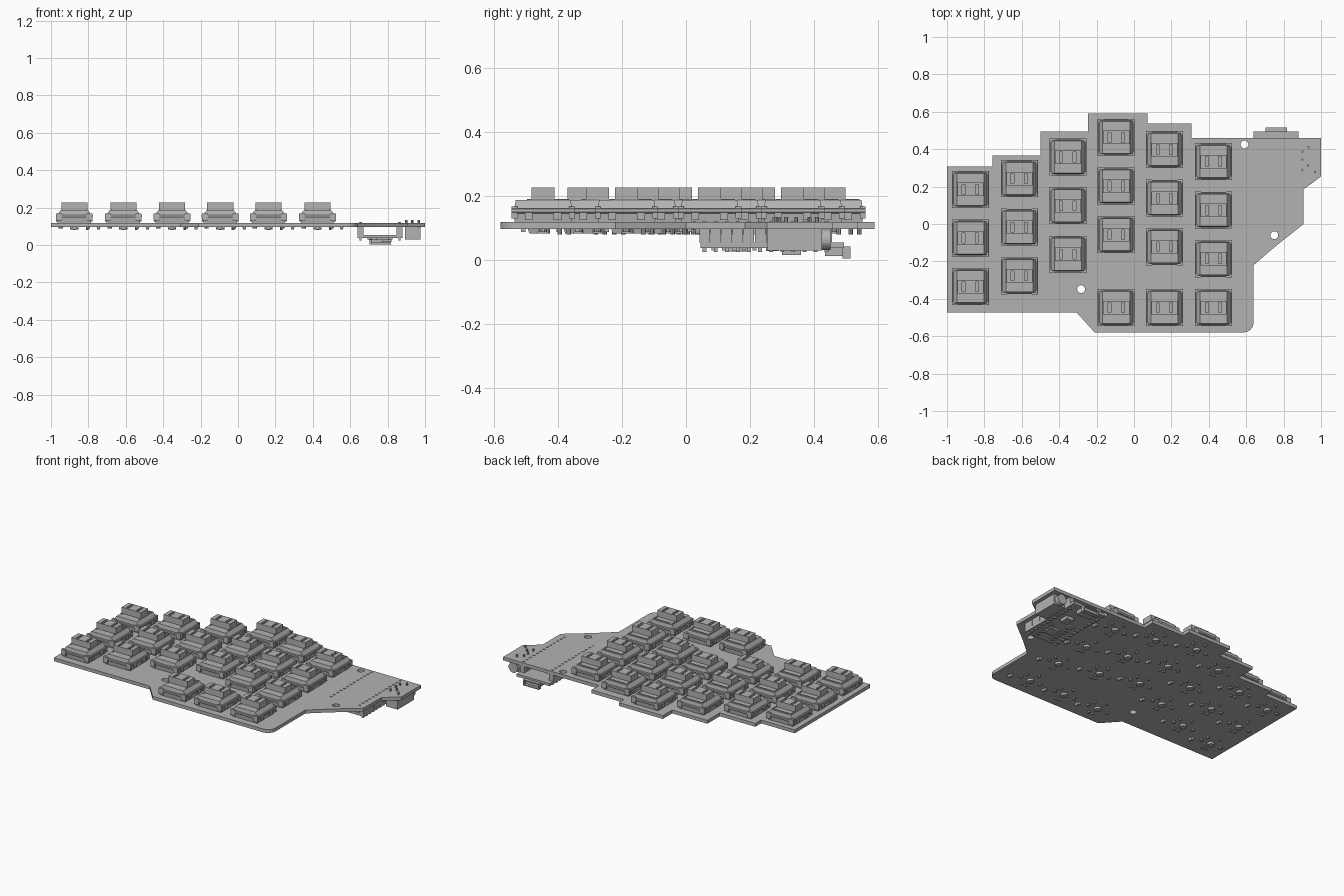
import bpy, bmesh, math
from mathutils import Matrix, Vector

if "Cube" in bpy.data.objects:
    bpy.data.objects.remove(bpy.data.objects["Cube"])

grey = bpy.data.materials.new("plain grey")
grey.use_nodes = True
grey.diffuse_color = (0.45, 0.45, 0.45, 1)
grey.node_tree.nodes["Principled BSDF"].inputs["Base Color"].default_value = (0.45, 0.45, 0.45, 1)

TOP, BOTTOM = 0.119, 0.097


def frustum(bm, x, y, levels):
    """Stack of rectangles (z, width, depth) skinned into one closed block."""
    rings = []
    for z, w, d in levels:
        rings.append([bm.verts.new((x + sx * w / 2, y + sy * d / 2, z))
                      for sx, sy in ((-1, -1), (1, -1), (1, 1), (-1, 1))])
    for a, b in zip(rings, rings[1:]):
        for i in range(4):
            j = (i + 1) % 4
            bm.faces.new((a[i], a[j], b[j], b[i]))
    bm.faces.new(rings[0][::-1])
    bm.faces.new(rings[-1])


def box(bm, x0, x1, y0, y1, z0, z1):
    frustum(bm, (x0 + x1) / 2, (y0 + y1) / 2,
            [(z0, x1 - x0, y1 - y0), (z1, x1 - x0, y1 - y0)])


def rod(bm, x, y, z0, z1, r, sides=12, axis="Z"):
    """Upright rod, or one lying along y when axis is Y (then z0, z1 run along y and y is the height)."""
    if axis == "Z":
        m = Matrix.Translation((x, y, (z0 + z1) / 2))
    else:
        m = Matrix.Translation((x, (z0 + z1) / 2, y)) @ Matrix.Rotation(math.pi / 2, 4, "X")
    bmesh.ops.create_cone(bm, cap_ends=True, segments=sides, radius1=r, radius2=r,
                          depth=z1 - z0, matrix=m)


def finish(name, bm):
    mesh = bpy.data.meshes.new(name)
    bm.to_mesh(mesh)
    bm.free()
    mesh.materials.append(grey)
    obj = bpy.data.objects.new(name, mesh)
    bpy.context.collection.objects.link(obj)
    return obj


# Circuit board: stepped outline with one rounded corner
outline = [(-1, -.473), (-.307, -.473), (-.21, -.58), (.585, -.58)]
for i in range(1, 7):
    a = math.pi / 2 * i / 6
    outline.append((.585 + .055 * math.sin(a), -.525 - .055 * math.cos(a)))
outline += [(.64, -.22), (.75, -.125), (.907, 0), (.907, .185), (1, .254), (1, .46),
            (.307, .46), (.307, .537), (.072, .537), (.072, .59), (-.246, .59),
            (-.246, .494), (-.5, .494), (-.5, .366), (-.757, .366), (-.757, .307), (-1, .307)]
bm = bmesh.new()
face = bm.faces.new([bm.verts.new((x, y, BOTTOM)) for x, y in outline])
ext = bmesh.ops.extrude_face_region(bm, geom=[face])
bmesh.ops.translate(bm, vec=(0, 0, TOP - BOTTOM),
                    verts=[g for g in ext["geom"] if isinstance(g, bmesh.types.BMVert)])
bmesh.ops.recalc_face_normals(bm, faces=bm.faces)
board = finish("circuit_board", bm)

# Mounting holes
bm = bmesh.new()
for x, y in ((.591, .425), (.75, -.06), (-.283, -.348)):
    rod(bm, x, y, 0, .3, .021, 24)
cutter = finish("hole_cutter", bm)
cutter.hide_render = True
cutter.hide_viewport = True
cutter.display_type = "WIRE"
mod = board.modifiers.new("holes", "BOOLEAN")
mod.operation, mod.object, mod.solver = "DIFFERENCE", cutter, "EXACT"

# One key switch, built around the origin
bm = bmesh.new()
frustum(bm, 0, 0, [(TOP, .178, .178), (.146, .184, .184)])          # lower housing
frustum(bm, 0, 0, [(.146, .19, .19), (.15, .198, .196), (.16, .198, .196), (.163, .19, .19)])  # flange
frustum(bm, 0, 0, [(.16, .184, .182), (.187, .145, .172)])          # upper housing
for s in (-1, 1):
    for t in (-1, 1):
        box(bm, s * .082 - .016, s * .082 + .016, t * .09 - .009, t * .09 + .009, .13, .168)  # corner clips
        box(bm, s * .09 - .007, s * .09 + .007, t * .045 - .012, t * .045 + .012, .125, .15)  # side clips
    box(bm, s * .066 - .004, s * .066 + .004, -.05, .08, .18, .191)  # rails beside the stem
box(bm, -.052, .052, .072, .08, .18, .191)
# Stem: bars leaving two open slots
box(bm, -.07, .07, -.036, .036, .185, .205)
box(bm, -.07, .07, -.036, -.026, .205, .227)
box(bm, -.07, .07, .026, .036, .205, .227)
for x0, x1 in ((-.07, -.044), (-.028, .028), (.028 + .016, .07)):
    box(bm, x0, x1, -.026, .026, .205, .227)
# Posts and pins under the board
rod(bm, 0, 0, .083, TOP, .022, 16)
for s in (-1, 1):
    rod(bm, s * .073, 0, .088, TOP, .012, 10)
rod(bm, 0, .08, .08, TOP, .007, 8)
rod(bm, .068, .052, .08, TOP, .007, 8)
for s in (-1, 1):
    box(bm, s * .015 - .007, s * .015 + .007, -.07, -.055, .088, BOTTOM)
switch = finish("key_switch", bm)

# Switch layout by column: x, y of the top key, whether it has a thumb key
switches, pitch = [], .26
for x, y, thumb in ((-.875, .185, 0), (-.613, .243, 0), (-.353, .358, 0),
                    (-.095, .463, 1), (.163, .398, 1), (.425, .334, 1)):
    switches += [(x, y - pitch * r) for r in range(3)]
    if thumb:
        switches.append((x, -.447))
for i, (x, y) in enumerate(switches):
    obj = switch if i == 0 else bpy.data.objects.new("key_switch", switch.data)
    if i:
        bpy.context.collection.objects.link(obj)
    obj.location = (x, y, 0)

# Diodes under the board, one beside each switch
bm = bmesh.new()
for x, y in switches:
    frustum(bm, x + .129, y - .03, [(.083, .014, .026), (BOTTOM, .02, .036)])
finish("diodes", bm)

# Controller module hanging under the board
bm = bmesh.new()
box(bm, .64, .88, .045, .494, .037, .054)
finish("controller_board", bm)

bm = bmesh.new()
for x in (.655, .863):
    for i in range(12):
        y = .44 - i * .0347
        box(bm, x - .016, x + .016, y - .0165, y + .0165, .054, BOTTOM)
        box(bm, x - .006, x + .006, y - .006, y + .006, .025, .122)
    rod(bm, x, .44 - 12 * .0347, BOTTOM - .001, .121, .008, 8)
finish("header_pins", bm)

bm = bmesh.new()
box(bm, .74, .81, .13, .2, .026, .037)      # main chip
box(bm, .7, .74, .25, .29, .028, .037)
box(bm, .77, .82, .3, .36, .016, .037)      # reset button
for i in range(5):
    for x in (.705, .815):
        box(bm, x - .012, x + .012, .08 + i * .032, .092 + i * .032, .03, .037)
finish("controller_parts", bm)

# Data socket: shell with a flared mouth
bm = bmesh.new()
box(bm, .71, .81, .435, .5, .012, .037)
for z0, z1 in ((.004, .01), (.036, .042)):
    box(bm, .703, .817, .49, .515, z0, z1)
for x in (.703, .811):
    box(bm, x, x + .006, .49, .515, .004, .042)
finish("data_socket", bm)

# Audio style jack with barrel and pins through the board
bm = bmesh.new()
box(bm, .892, .975, .255, .425, .03, BOTTOM)
rod(bm, .933, .064, .42, .452, .033, 20, "Y")
for x, y in ((.933, .41), (.9, .387), (.9, .345), (.93, .313), (.967, .277), (.9, .29)):
    rod(bm, x, y, BOTTOM - .01, .135, .006, 8)
finish("cable_jack", bm)
